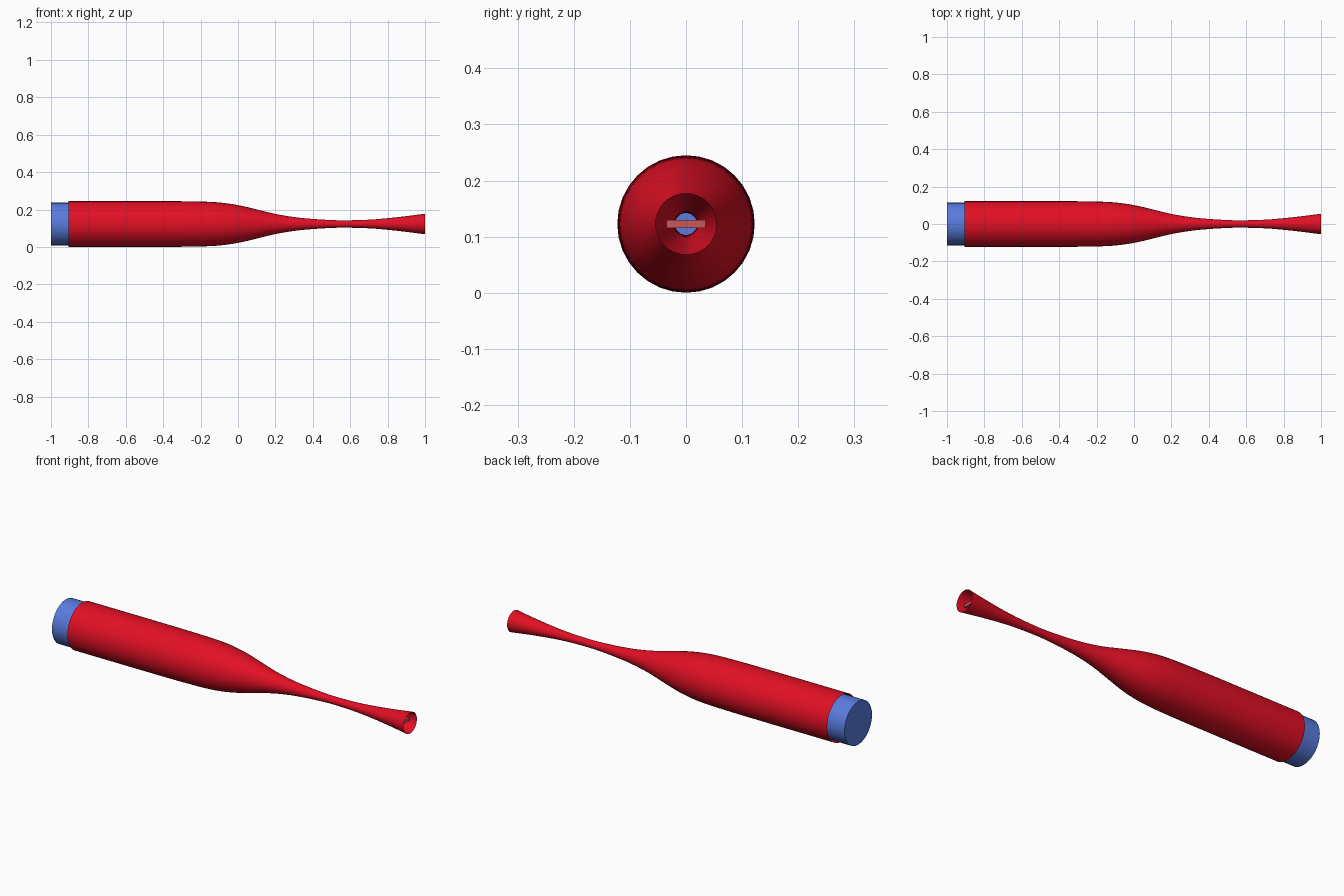
import bpy, bmesh, math
from mathutils import Vector

if "Cube" in bpy.data.objects:
    bpy.data.objects.remove(bpy.data.objects["Cube"])

SIDES = 32
AXIS_Z = 0.1225


def material(name, rgb):
    m = bpy.data.materials.new(name)
    m.diffuse_color = (*rgb, 1)
    m.use_nodes = True
    m.node_tree.nodes["Principled BSDF"].inputs["Base Color"].default_value = m.diffuse_color
    return m


red = material("red", (0.76, 0.005, 0.018))
blue = material("blue", (0.10, 0.20, 0.73))
pink = material("dusty pink", (0.58, 0.10, 0.11))


def finish(bm, name, mat, smooth=True):
    mesh = bpy.data.meshes.new(name)
    bmesh.ops.recalc_face_normals(bm, faces=bm.faces)
    bm.to_mesh(mesh)
    bm.free()
    mesh.materials.append(mat)
    ob = bpy.data.objects.new(name, mesh)
    bpy.context.collection.objects.link(ob)
    if smooth:
        bpy.ops.object.select_all(action='DESELECT')
        ob.select_set(True)
        bpy.context.view_layer.objects.active = ob
        bpy.ops.object.shade_smooth_by_angle(angle=math.radians(35))
    return ob


def lathe(name, profile, mat, capped=False):
    """Revolve (x, radius) points around the long axis."""
    bm = bmesh.new()
    rings = []
    for x, r in profile:
        rings.append([bm.verts.new((x, r * math.cos(a), AXIS_Z + r * math.sin(a)))
                      for a in (2 * math.pi * i / SIDES for i in range(SIDES))])
    for a, b in zip(rings, rings[1:]):
        for i in range(SIDES):
            j = (i + 1) % SIDES
            bm.faces.new((a[i], a[j], b[j], b[i]))
    if capped:
        bm.faces.new(rings[0])
        bm.faces.new(rings[-1])
    return finish(bm, name, mat)


def smooth_profile(pts, steps=4):
    """Catmull-Rom style interpolation of radius over x."""
    def slope(i):
        a, b = pts[max(i - 1, 0)], pts[min(i + 1, len(pts) - 1)]
        return (b[1] - a[1]) / (b[0] - a[0])
    out = []
    for i in range(len(pts) - 1):
        (x0, r0), (x1, r1) = pts[i], pts[i + 1]
        h = x1 - x0
        for k in range(steps):
            t = k / steps
            r = ((2*t**3 - 3*t**2 + 1) * r0 + (t**3 - 2*t**2 + t) * h * slope(i)
                 + (3*t**2 - 2*t**3) * r1 + (t**3 - t**2) * h * slope(i + 1))
            out.append((x0 + h * t, r))
    return out + [pts[-1]]


# Hollow tube narrowing to a throat and flaring to an open mouth
tube = [(-0.905, 0.1225), (-0.4, 0.1222), (-0.2, 0.120), (-0.1, 0.115), (0.0, 0.101),
        (0.1, 0.078), (0.2, 0.054), (0.3, 0.037), (0.4, 0.027), (0.5, 0.021),
        (0.57, 0.0195), (0.7, 0.023), (0.8, 0.031), (0.9, 0.042), (1.0, 0.055)]
lathe("tube_body", smooth_profile(tube), red)

# Solid plug in the wide end
lathe("end_plug", [(-1.0, 0.114), (-0.81, 0.114)], blue, capped=True)

# Flat bar set across the mouth
bm = bmesh.new()
bmesh.ops.create_cube(bm, size=1)
bmesh.ops.scale(bm, vec=Vector((0.11, 0.07, 0.014)), verts=bm.verts)
bmesh.ops.translate(bm, vec=Vector((0.915, 0, AXIS_Z)), verts=bm.verts)
finish(bm, "mouth_bar", pink, smooth=False)
